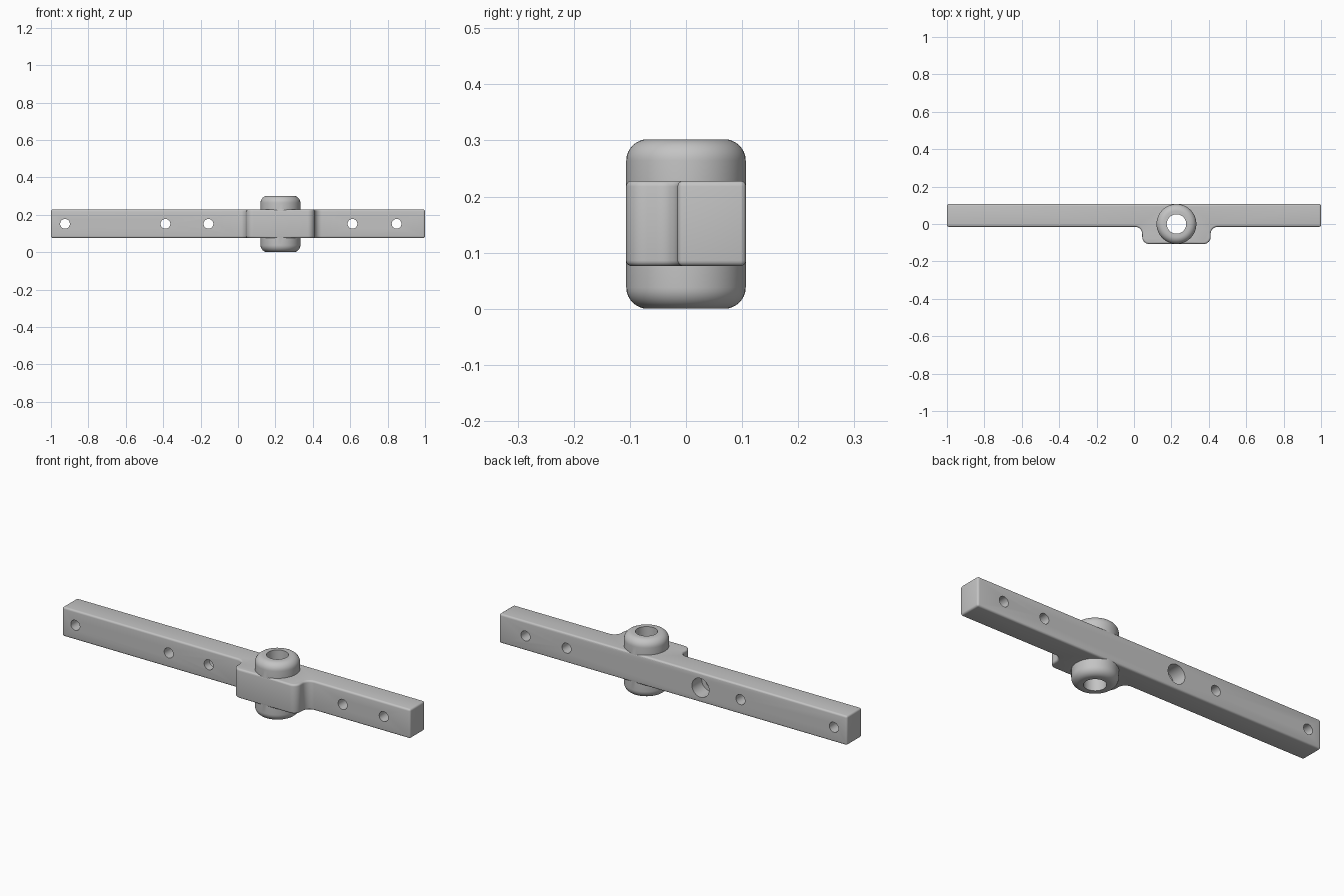
import bpy, bmesh, math
from mathutils import Matrix, Vector

cube = bpy.data.objects.get("Cube")
if cube:
    bpy.data.objects.remove(cube, do_unlink=True)

grey = bpy.data.materials.new("plain grey")
grey.use_nodes = True
COLOUR = (0.55, 0.55, 0.55, 1)
grey.diffuse_color = COLOUR
grey.node_tree.nodes["Principled BSDF"].inputs["Base Color"].default_value = COLOUR

HUB_X, HUB_R, HEIGHT = 0.227, 0.107, 0.302
BOTTOM, TOP = 0.076, 0.228
MID = (BOTTOM + TOP) / 2
FRONT, BACK = -0.015, 0.107


def make_object(name, bm):
    bmesh.ops.recalc_face_normals(bm, faces=bm.faces)
    mesh = bpy.data.meshes.new(name)
    bm.to_mesh(mesh)
    bm.free()
    mesh.materials.append(grey)
    obj = bpy.data.objects.new(name, mesh)
    bpy.context.collection.objects.link(obj)
    return obj


def apply_modifier(obj, kind, **settings):
    mod = obj.modifiers.new(kind.title(), kind)
    for key, value in settings.items():
        setattr(mod, key, value)
    bpy.context.view_layer.objects.active = obj
    bpy.ops.object.modifier_apply(modifier=mod.name)


def arc(cx, cy, r, start, end, steps=10):
    return [(cx + r * math.cos(math.radians(start + (end - start) * i / steps)),
             cy + r * math.sin(math.radians(start + (end - start) * i / steps)))
            for i in range(steps + 1)]


def cylinder(name, centre, radius, depth, axis):
    bm = bmesh.new()
    turn = Matrix.Rotation(math.pi / 2, 4, "X") if axis == "Y" else Matrix()
    bmesh.ops.create_cone(bm, cap_ends=True, segments=48, radius1=radius, radius2=radius,
                          depth=depth, matrix=Matrix.Translation(Vector(centre)) @ turn)
    return make_object(name, bm)


# Bar outline with a filleted pad swelling out at the front
r, half = 0.038, 0.183
left, right = HUB_X - half, HUB_X + half
outline = ([(-1, BACK), (-1, FRONT)]
           + arc(left - r, FRONT - r, r, 90, 0)
           + arc(left + r, -HUB_R + r, r, 180, 270)
           + arc(right - r, -HUB_R + r, r, 270, 360)
           + arc(right + r, FRONT - r, r, 180, 90)
           + [(1, FRONT), (1, BACK)])
bm = bmesh.new()
base = bm.faces.new([bm.verts.new((x, y, BOTTOM)) for x, y in outline])
top = bmesh.ops.extrude_face_region(bm, geom=[base])
bmesh.ops.translate(bm, vec=(0, 0, TOP - BOTTOM),
                    verts=[v for v in top["geom"] if isinstance(v, bmesh.types.BMVert)])
bar = make_object("mounting_bar", bm)
apply_modifier(bar, "BEVEL", width=0.01, segments=4, limit_method="ANGLE",
               angle_limit=math.radians(40))

# Upright hub with rounded rims
hub = cylinder("pivot_hub", (HUB_X, 0, HEIGHT / 2), HUB_R - 0.0005, HEIGHT, "Z")
apply_modifier(hub, "BEVEL", width=0.038, segments=8, limit_method="ANGLE",
               angle_limit=math.radians(40))
apply_modifier(bar, "BOOLEAN", operation="UNION", solver="EXACT", object=hub)
bpy.data.objects.remove(hub, do_unlink=True)

# Hub bore, screw holes and the rear counterbore
cutters = [cylinder("bore_cutter", (HUB_X, 0, HEIGHT / 2), 0.052, 1, "Z")]
for x in (-0.925, -0.388, -0.158, 0.612, 0.848):
    cutters.append(cylinder("hole_cutter", (x, 0.05, MID), 0.026, 0.4, "Y"))
cutters.append(cylinder("counterbore_cutter", (-0.158, BACK, MID), 0.049, 0.16, "Y"))
for cutter in cutters:
    apply_modifier(bar, "BOOLEAN", operation="DIFFERENCE", solver="EXACT", object=cutter)
    bpy.data.objects.remove(cutter, do_unlink=True)

# Smooth fillets, crisp hole edges
bpy.ops.object.select_all(action="DESELECT")
bar.select_set(True)
bpy.context.view_layer.objects.active = bar
bpy.ops.object.shade_smooth_by_angle(angle=math.radians(30))
